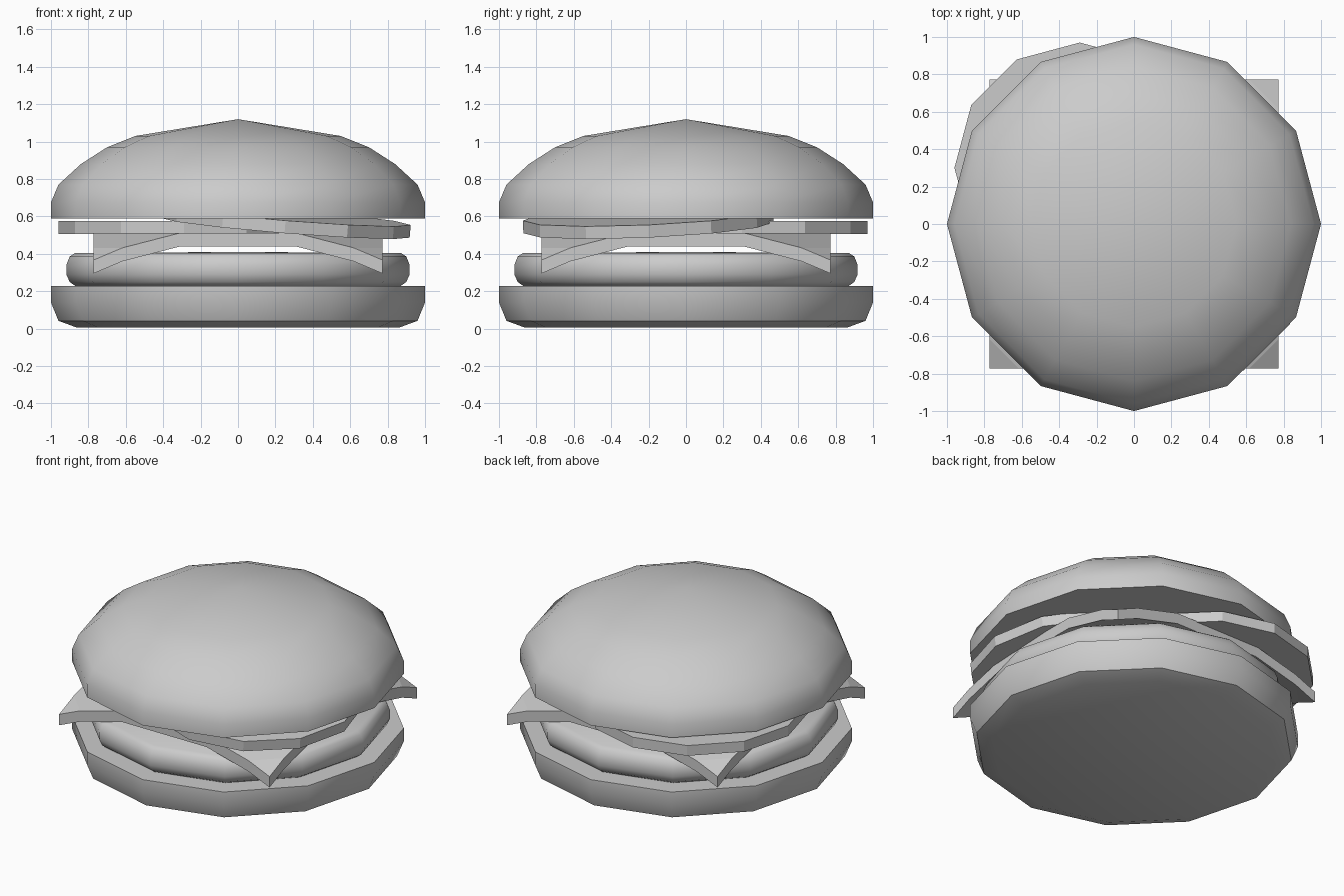
import bpy, bmesh, math
from mathutils import Vector, Matrix

if "Cube" in bpy.data.objects:
    bpy.data.objects.remove(bpy.data.objects["Cube"])

SIDES = 12


def make_object(name, bm, smooth_angle=None):
    bmesh.ops.recalc_face_normals(bm, faces=bm.faces[:])
    mesh = bpy.data.meshes.new(name)
    bm.to_mesh(mesh)
    bm.free()
    obj = bpy.data.objects.new(name, mesh)
    bpy.context.collection.objects.link(obj)
    if smooth_angle:
        bpy.ops.object.select_all(action='DESELECT')
        obj.select_set(True)
        bpy.context.view_layer.objects.active = obj
        bpy.ops.object.shade_smooth_by_angle(angle=math.radians(smooth_angle))
    return obj


def lathe(name, profile, smooth_angle=None):
    """Spin (radius, z) points, bottom to top; open ends are capped."""
    bm = bmesh.new()
    rings = []
    for r, z in profile:
        if r == 0:
            rings.append([bm.verts.new((0, 0, z))] * SIDES)
        else:
            rings.append([bm.verts.new((r * math.cos(2 * math.pi * i / SIDES),
                                        r * math.sin(2 * math.pi * i / SIDES), z))
                          for i in range(SIDES)])
    for low, high in zip(rings, rings[1:]):
        for i in range(SIDES):
            j = (i + 1) % SIDES
            quad = [low[i], low[j], high[j], high[i]]
            bm.faces.new(list(dict.fromkeys(quad)))
    for ring, (r, z) in ((rings[0], profile[0]), (rings[-1], profile[-1])):
        if r > 0:
            bm.faces.new(ring)
    return make_object(name, bm, smooth_angle)


# Buns and patty
lathe("bottom_bun", [(0.86, 0.005), (0.96, 0.042), (1, 0.14), (1, 0.228)], 45)
lathe("patty", [(0.87, 0.228), (0.90, 0.25), (0.918, 0.29), (0.918, 0.34),
                (0.90, 0.385), (0.87, 0.405), (0, 0.41)], 50)
lathe("top_bun", [(1, 0.588), (1, 0.675), (0.96, 0.77), (0.84, 0.88),
                  (0.70, 0.97), (0.55, 1.03), (0, 1.12)], 45)

# Cheese slice: square sheet folded down along two diagonals at each corner
HALF, THICK = 0.772, 0.072
bm = bmesh.new()
bmesh.ops.create_grid(bm, x_segments=1, y_segments=1, size=HALF)
for sx in (-1, 1):
    for sy in (-1, 1):
        for fold in (1.08, 1.39):
            bmesh.ops.bisect_plane(bm, geom=bm.verts[:] + bm.edges[:] + bm.faces[:],
                                   plane_co=(sx * fold / 2, sy * fold / 2, 0),
                                   plane_no=(sx, sy, 0))
for v in bm.verts:
    d = abs(v.co.x) + abs(v.co.y)
    v.co.z = 0.44 - (0.145 if d > 1.45 else 0.08 if d > 1.2 else 0)
top = bmesh.ops.extrude_face_region(bm, geom=bm.faces[:], use_keep_orig=True)
bmesh.ops.translate(bm, vec=(0, 0, THICK),
                    verts=[g for g in top["geom"] if isinstance(g, bmesh.types.BMVert)])
make_object("cheese", bm)

# Two tomato slices, one flat and one tilted
for name, centre, slope in (("tomato_back", (-0.29, 0.30, 0.507), (0, 0)),
                            ("tomato_front", (0.25, -0.20, 0.54), (-0.08, 0.045))):
    slice_obj = lathe(name, [(0.67, 0), (0.67, 0.068)])
    normal = Vector((-slope[0], -slope[1], 1))
    tilt = Vector((0, 0, 1)).rotation_difference(normal).to_matrix().to_4x4()
    slice_obj.data.transform(Matrix.Translation(centre) @ tilt)
